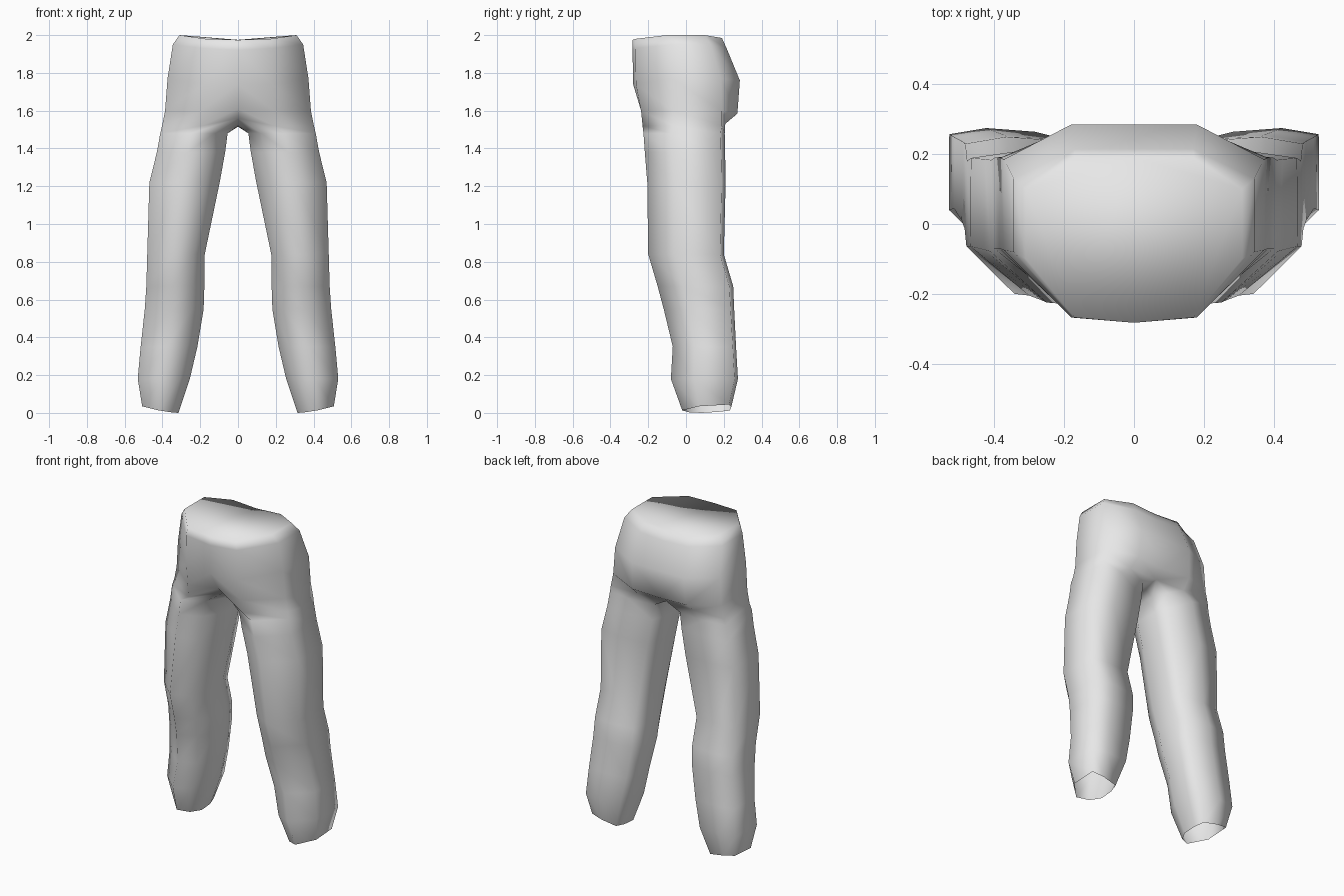
import bpy, bmesh

cube = bpy.data.objects.get("Cube")
if cube:
    bpy.data.objects.remove(cube, do_unlink=True)

# One plain grey cloth material
cloth = bpy.data.materials.new("grey_cloth")
cloth.use_nodes = True
GREY = (0.8, 0.8, 0.8, 1.0)
cloth.diffuse_color = GREY
cloth.node_tree.nodes["Principled BSDF"].inputs["Base Color"].default_value = GREY

# Half pelvis outlines, from front centre round the hip to back centre
pelvis = [
    [(0, -.283, 1.975), (.17, -.268, 1.98), (.31, -.1, 2.0),
     (.31, .1, 2.0), (.17, .19, 1.985), (0, .19, 1.975)],           # waist
    [(0, -.283, 1.92), (.18, -.268, 1.93), (.345, -.08, 1.95),
     (.345, .13, 1.95), (.17, .215, 1.93), (0, .215, 1.92)],        # waist roll
    [(0, -.28, 1.74), (.18, -.265, 1.74), (.373, -.075, 1.77),
     (.373, .185, 1.77), (.18, .285, 1.76), (0, .285, 1.76)],       # hips
    [(0, -.2, 1.61), (.19, -.238, 1.6), (.386, -.07, 1.6),
     (.383, .19, 1.6), (.19, .272, 1.585), (0, .262, 1.575)],       # seat
]
# Crotch outline adds two points along the inner seam
crotch = [(0, -.13, 1.56), (.19, -.23, 1.52), (.402, -.07, 1.52), (.4, .19, 1.52),
          (.2, .208, 1.53), (0, .2, 1.53), (0, .1, 1.515), (0, -.02, 1.52)]

# Leg cross-section as fractions of its width and depth
SECTION = [(.19, .14), (.54, 0), (.985, .34), (.98, .95),
           (.6, 1), (.1, .97), (.01, .74), (0, .4)]
# Leg levels: z, inner x, outer x, front y, back y
LEVELS = [
    (1.48, .055, .417, -.225, .205),
    (1.38, .068, .435, -.218, .207),
    (1.22, .097, .475, -.205, .21),
    (.84, .176, .485, -.20, .20),
    (.67, .178, .49, -.15, .25),
    (.55, .182, .498, -.118, .255),
    (.35, .215, .52, -.07, .265),
    (.18, .255, .535, -.08, .275),
]


def leg_ring(z, x0, x1, y0, y1, hem=0.0):
    return [(x0 + u * (x1 - x0), y0 + v * (y1 - y0),
             z + hem * (.7 * u + .3 * v)) for u, v in SECTION]


def add_ring(bm, points):
    return [bm.verts.new(p) for p in points]


def bridge(bm, upper, lower, closed):
    n = len(upper)
    for i in range(n if closed else n - 1):
        j = (i + 1) % n
        bm.faces.new((upper[i], lower[i], lower[j], upper[j]))


bm = bmesh.new()
# Pelvis half shell with the closed waist
hips = [add_ring(bm, r) for r in pelvis]
fork = add_ring(bm, crotch)
for upper, lower in zip(hips, hips[1:] + [fork[:6]]):
    bridge(bm, upper, lower, False)
bm.faces.new(hips[0])

# Leg running down to the open, slanted hem
legs = [fork] + [add_ring(bm, leg_ring(*lv)) for lv in LEVELS]
legs.append(add_ring(bm, leg_ring(-.005, .315, .51, -.02, .24, .052)))
for upper, lower in zip(legs, legs[1:]):
    bridge(bm, upper, lower, True)
for f in bm.faces:
    f.smooth = True
lowest = min(v.co.z for v in legs[-1])
for v in legs[-1]:
    v.co.z -= lowest

mesh = bpy.data.meshes.new("trousers")
bm.to_mesh(mesh)
bm.free()
mesh.materials.append(cloth)
trousers = bpy.data.objects.new("trousers", mesh)
bpy.context.collection.objects.link(trousers)

# Mirror the half across the centre seam
mirror = trousers.modifiers.new("mirror", 'MIRROR')
mirror.use_axis[0] = True
mirror.use_clip = True
mirror.merge_threshold = 0.001
